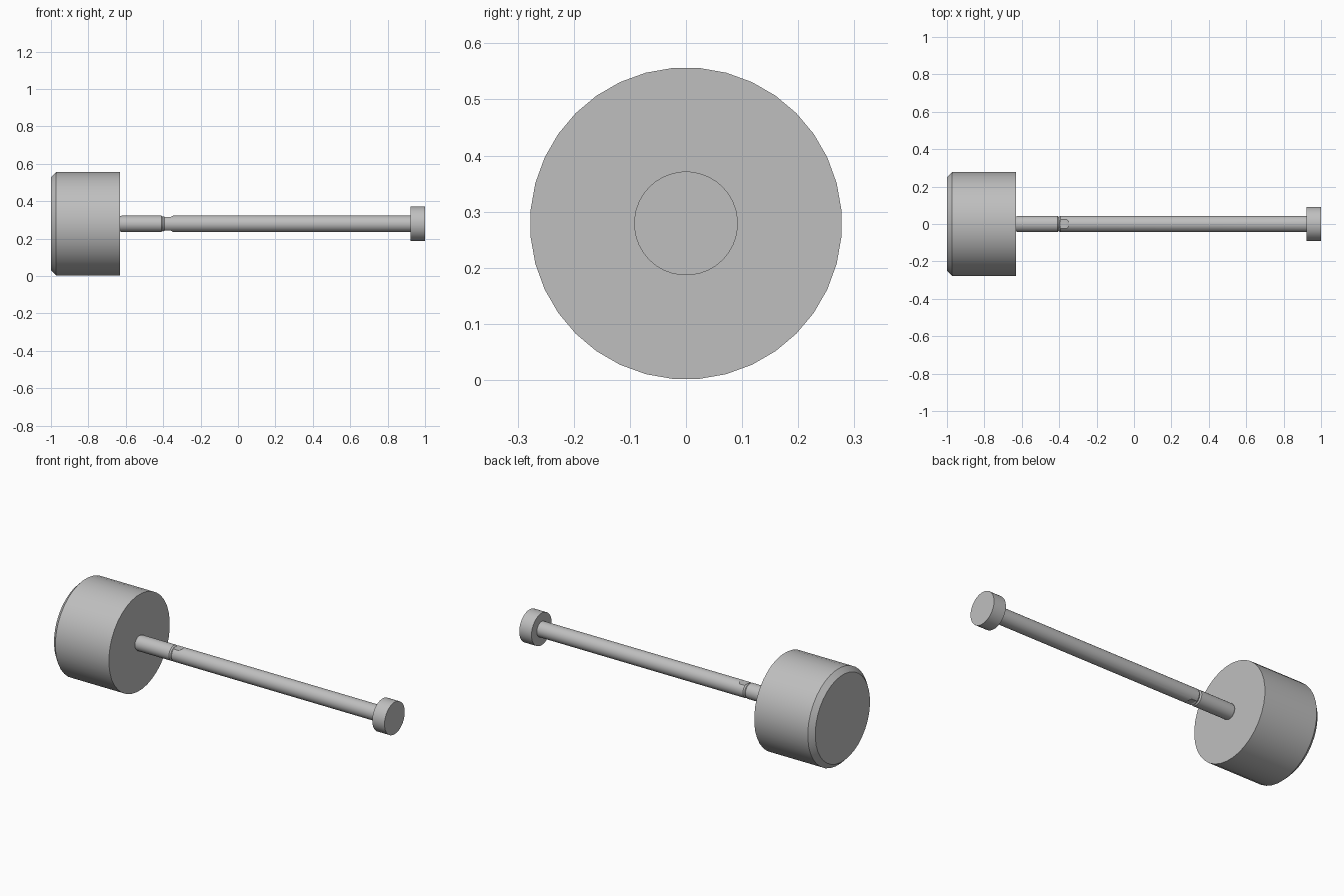
import bpy, bmesh
from math import sin, cos, pi, radians

if "Cube" in bpy.data.objects:
    bpy.data.objects.remove(bpy.data.objects["Cube"])

AXIS_Z = 0.279
SIDES = 36

steel = bpy.data.materials.new("plain grey")
grey = (0.52, 0.52, 0.52, 1)
steel.diffuse_color = grey
steel.use_nodes = True
steel.node_tree.nodes["Principled BSDF"].inputs["Base Color"].default_value = grey


def finish(name, bm):
    bmesh.ops.recalc_face_normals(bm, faces=bm.faces)
    mesh = bpy.data.meshes.new(name)
    bm.to_mesh(mesh)
    bm.free()
    mesh.materials.append(steel)
    obj = bpy.data.objects.new(name, mesh)
    obj.location.z = AXIS_Z
    bpy.context.collection.objects.link(obj)
    return obj


def lathe(name, profile):
    """Turned solid along x from (x, radius) pairs, with capped ends."""
    bm = bmesh.new()
    turns = [(i + 0.5) * 2 * pi / SIDES for i in range(SIDES)]
    rings = [[bm.verts.new((x, r * cos(a), r * sin(a))) for a in turns] for x, r in profile]
    for a, b in zip(rings, rings[1:]):
        for i in range(SIDES):
            j = (i + 1) % SIDES
            bm.faces.new((a[i], a[j], b[j], b[i]))
    bm.faces.new(rings[0])
    bm.faces.new(rings[-1])
    return finish(name, bm)


def notch_cutter(name, side):
    """Trapezoid bar across the rod, leaving a flat with sloped ends."""
    bm = bmesh.new()
    outline = [(-0.42, 0.054), (-0.39, 0.036), (-0.36, 0.036), (-0.33, 0.054)]
    face = bm.faces.new([bm.verts.new((x, -0.1, side * z)) for x, z in outline])
    ext = bmesh.ops.extrude_face_region(bm, geom=[face])
    verts = [v for v in ext["geom"] if isinstance(v, bmesh.types.BMVert)]
    bmesh.ops.translate(bm, verts=verts, vec=(0, 0.2, 0))
    obj = finish(name, bm)
    obj.hide_render = True
    obj.hide_viewport = True
    return obj


# Wide weight with a bevelled outer rim, and the small end cap
weight = lathe("weight", [(-1, 0.25), (-0.972, 0.278), (-0.63, 0.278)])
end_cap = lathe("end_cap", [(0.922, 0.0925), (1, 0.0925)])

# Rod with a tapered root and a thin groove at the joint
rod = lathe("rod", [(-0.64, 0.041), (-0.628, 0.041), (-0.622, 0.044), (-0.41, 0.044),
                    (-0.402, 0.038), (-0.394, 0.044), (0.93, 0.044)])

# Flats above and below the joint
cutters = [notch_cutter("upper_notch_cutter", 1), notch_cutter("lower_notch_cutter", -1)]
for cutter in cutters:
    cut = rod.modifiers.new(cutter.name, "BOOLEAN")
    cut.operation = "DIFFERENCE"
    cut.solver = "EXACT"
    cut.object = cutter

# Bake the cuts, then remove the cutters
bpy.context.view_layer.update()
baked = bpy.data.meshes.new_from_object(rod.evaluated_get(bpy.context.evaluated_depsgraph_get()))
rod.modifiers.clear()
rod.data = baked
for cutter in cutters:
    bpy.data.objects.remove(cutter)

# Smooth round walls with sharp rims
bpy.ops.object.select_all(action="DESELECT")
for obj in (weight, end_cap, rod):
    obj.select_set(True)
bpy.context.view_layer.objects.active = weight
bpy.ops.object.shade_smooth_by_angle(angle=radians(20))
